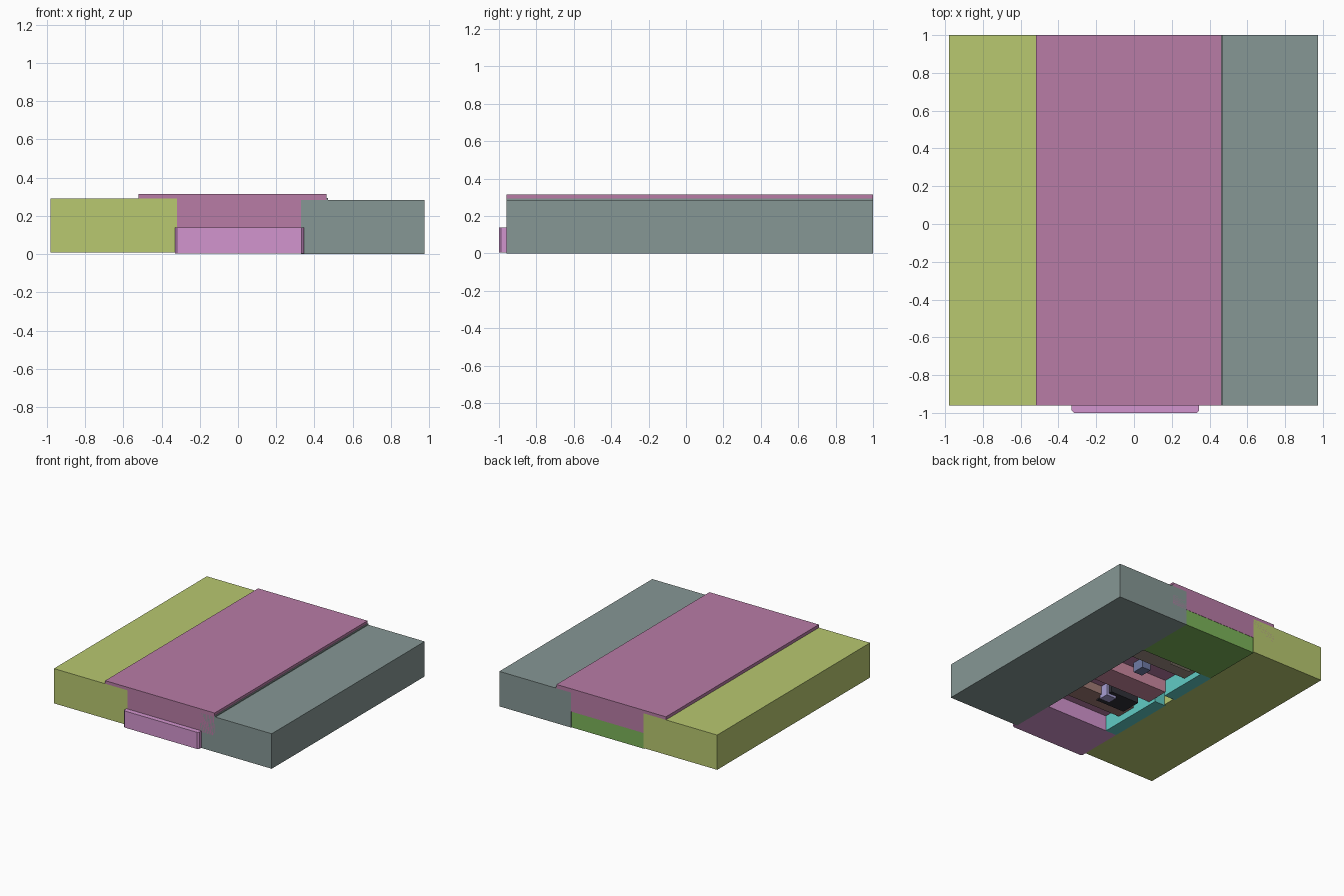
import bpy, bmesh

if "Cube" in bpy.data.objects:
    bpy.data.objects.remove(bpy.data.objects["Cube"])

def mat(name, rgb):
    m = bpy.data.materials.new(name)
    m.diffuse_color = (*rgb, 1)
    m.use_nodes = True
    m.node_tree.nodes["Principled BSDF"].inputs["Base Color"].default_value = m.diffuse_color
    return m

def block(name, x, y, z, m, bevel_front=0.0):
    """Axis-aligned box from (min, max) ranges; optional chamfer on its front upright edges."""
    bm = bmesh.new()
    bmesh.ops.create_cube(bm, size=1)
    for v in bm.verts:
        v.co = [r[0] if c < 0 else r[1] for c, r in zip(v.co, (x, y, z))]
    if bevel_front:
        edges = [e for e in bm.edges if all(abs(v.co.y - y[0]) < 1e-5 for v in e.verts)
                 and abs(e.verts[0].co.x - e.verts[1].co.x) < 1e-5]
        bmesh.ops.bevel(bm, geom=edges, offset=bevel_front, segments=1, affect='EDGES')
    me = bpy.data.meshes.new(name)
    bm.to_mesh(me)
    bm.free()
    me.materials.append(m)
    ob = bpy.data.objects.new(name, me)
    bpy.context.collection.objects.link(ob)
    return ob

olive = mat("olive", (0.48, 0.58, 0.16))
slate = mat("slate", (0.24, 0.31, 0.30))
mauve = mat("mauve", (0.48, 0.20, 0.38))
pink = mat("pink", (0.65, 0.30, 0.62))
green = mat("green", (0.20, 0.45, 0.10))
teal = mat("teal", (0.12, 0.60, 0.56))
brown = mat("brown", (0.35, 0.20, 0.18))
rose = mat("rose", (0.60, 0.25, 0.35))
taupe = mat("taupe", (0.35, 0.27, 0.24))
black = mat("black", (0.03, 0.03, 0.04))
lavender = mat("lavender", (0.38, 0.34, 0.65))
navy = mat("navy", (0.16, 0.20, 0.38))
tan = mat("tan", (0.60, 0.50, 0.40))

# Outer masses
SPAN = (-0.96, 1.0)
block("left_mass", (-0.98, -0.32), SPAN, (0.008, 0.29), olive)
block("right_mass", (0.33, 0.975), SPAN, (0.0, 0.284), slate)
block("roof_slab", (-0.52, 0.462), SPAN, (0.13, 0.315), mauve)
block("roof_edge_trim", (0.455, 0.47), SPAN, (0.27, 0.293), slate)

# End blocks closing the channel
block("front_block", (-0.33, 0.345), (-1.0, -0.6), (0.004, 0.139), pink, 0.012)
block("back_block", (-0.325, 0.34), (0.5, 0.998), (0.002, 0.132), green)

# Wall lining along the channel, with a doorway gap
for i, y in enumerate([(-0.6, -0.03), (0.08, 0.5)]):
    block(f"wall_lining_{i}", (-0.33, -0.23), y, (0.003, 0.132), teal)

# Cross beams
for name, y, z, m in [("front_beam", (-0.45, -0.28), 0.06, brown),
                      ("middle_beam", (-0.10, 0.09), 0.03, rose),
                      ("back_beam", (0.31, 0.44), 0.05, taupe)]:
    block(name, (-0.23, 0.335), y, (z, 0.132), m)

# Small fittings in the channel
block("dark_crate", (-0.20, 0.06), (-0.36, -0.19), (0.05, 0.13), black)
block("lavender_box", (-0.01, 0.08), (-0.30, -0.22), (0.03, 0.13), lavender)
block("navy_box", (0.04, 0.12), (0.14, 0.24), (0.05, 0.13), navy)
block("tan_box", (-0.18, 0.0), (0.42, 0.5), (0.04, 0.13), tan)
